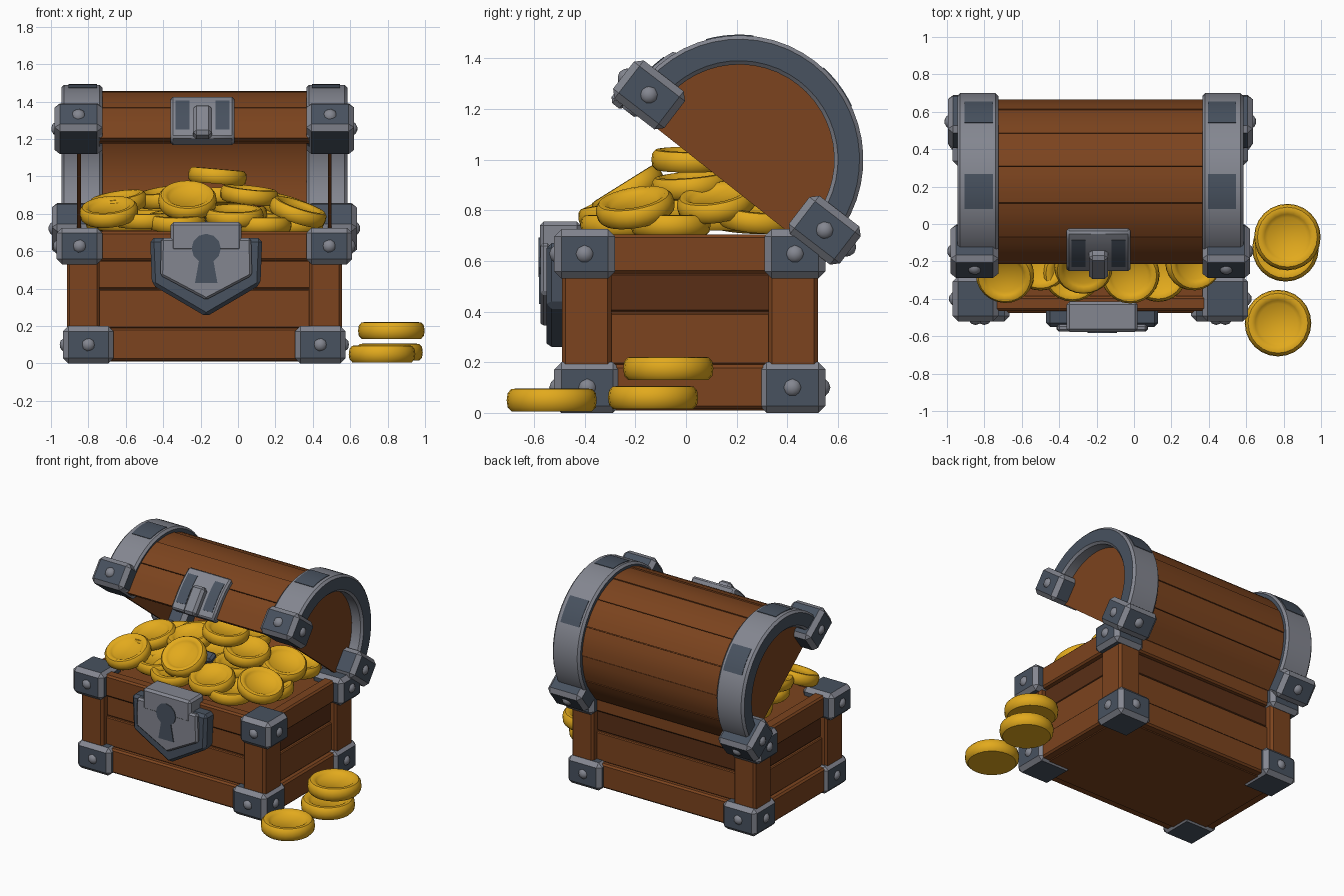
import bpy, bmesh, random
from math import cos, sin, radians
from mathutils import Matrix, Vector

random.seed(4)
if "Cube" in bpy.data.objects:
    bpy.data.objects.remove(bpy.data.objects["Cube"])


def material(name, rgb):
    m = bpy.data.materials.new(name)
    m.use_nodes = True
    m.diffuse_color = (*rgb, 1)
    m.node_tree.nodes["Principled BSDF"].inputs["Base Color"].default_value = (*rgb, 1)
    return m


WOOD = material("brown wood", (0.2, 0.057, 0.013))
DARK_WOOD = material("dark wood", (0.1, 0.028, 0.008))
STEEL = material("light steel", (0.23, 0.24, 0.28))
DARK_STEEL = material("dark steel", (0.065, 0.084, 0.115))
GOLD = material("gold", (0.76, 0.4, 0.012))

BODY = Matrix.Translation((-0.18, 0.015, 0))
LID = Matrix.Translation((-0.18, 0.21, 1.0)) @ Matrix.Rotation(radians(-37.6), 4, "X")


def finish(bm, name, mats, frame, bevel=0, smooth=False):
    bmesh.ops.recalc_face_normals(bm, faces=bm.faces)
    bm.transform(frame)
    mesh = bpy.data.meshes.new(name)
    bm.to_mesh(mesh)
    bm.free()
    ob = bpy.data.objects.new(name, mesh)
    bpy.context.collection.objects.link(ob)
    for m in mats:
        mesh.materials.append(m)
    if bevel:
        mod = ob.modifiers.new("Bevel", "BEVEL")
        mod.width = bevel
        mod.segments = 1
        mod.material = len(mats) - 1
    if smooth:
        bpy.ops.object.select_all(action="DESELECT")
        ob.select_set(True)
        bpy.context.view_layer.objects.active = ob
        bpy.ops.object.shade_smooth_by_angle(angle=radians(40))


def box(name, lo, hi, mats, frame=BODY, bevel=0.01):
    lo, hi = Vector(lo), Vector(hi)
    bm = bmesh.new()
    bmesh.ops.create_cube(bm, size=1)
    for v in bm.verts:
        v.co = (lo + hi) / 2 + v.co * (hi - lo)
    finish(bm, name, mats, frame, bevel)


def mirrored(s, a, b):
    return (a, b) if s > 0 else (-b, -a)


def prism(name, outline, axis, a, b, mats, frame, bevel=0):
    # extrude a convex outline along x or y
    bm = bmesh.new()
    put = (lambda p, d: (d, *p)) if axis == "x" else (lambda p, d: (p[0], d, p[1]))
    front = [bm.verts.new(put(p, a)) for p in outline]
    back = [bm.verts.new(put(p, b)) for p in outline]
    bm.faces.new(front)
    bm.faces.new(back)
    for i in range(len(outline)):
        j = i - 1
        bm.faces.new((front[j], front[i], back[i], back[j]))
    finish(bm, name, mats, frame, bevel)


def arch_point(r, t):
    # degrees on the half circle, hundredths of a unit down the straight legs
    if t < 0:
        return (r, t / 100)
    if t > 180:
        return (-r, (180 - t) / 100)
    return (r * cos(radians(t)), r * sin(radians(t)))


def arch(name, r_in, r_out, xa, xb, t0, t1, mats, steps=6, bevel=0):
    # with two materials the first covers the flat ends, the second the curved faces
    bm = bmesh.new()
    ts = {t0 + (t1 - t0) * i / steps for i in range(steps + 1)}
    ts |= {t for t in (0, 180) if t0 < t < t1}
    rings = []
    for t in sorted(ts):
        o, i = arch_point(r_out, t), arch_point(r_in, t)
        rings.append([bm.verts.new(p) for p in ((xa, *o), (xb, *o), (xb, *i), (xa, *i))])
    for p, q in zip(rings, rings[1:]):
        for k in range(4):
            f = bm.faces.new((p[k], p[(k + 1) % 4], q[(k + 1) % 4], q[k]))
            f.material_index = len(mats) - 1 if k in (0, 2) else 0
    for ring in (rings[0], rings[-1]):
        bm.faces.new(ring).material_index = len(mats) - 1
    finish(bm, name, mats, LID, bevel, smooth=True)


def rivet(name, pos, frame):
    bm = bmesh.new()
    bmesh.ops.create_icosphere(bm, subdivisions=2, radius=0.04, matrix=Matrix.Translation(pos))
    finish(bm, name, [STEEL], frame, smooth=True)


def capped_corner(name, lo, hi, sx, sy, frame):
    # bevelled metal corner with rivets sunk into its two outward faces
    box(name, lo, hi, [DARK_STEEL, STEEL], frame, 0.028)
    mid = (Vector(lo) + Vector(hi)) / 2
    half = (Vector(hi) - Vector(lo)) / 2
    rivet(name + "_side_rivet", mid + Vector((sx * (half.x - 0.02), 0, 0)), frame)
    rivet(name + "_front_rivet", mid + Vector((0, sy * (half.y - 0.02), 0)), frame)


# Chest body: core, rails and recessed planks
box("body_core", (-0.68, -0.44, 0.01), (0.68, 0.44, 0.67), [WOOD])
for s in (-1, 1):
    side = {-1: "right", 1: "left"}[s]
    end = {-1: "front", 1: "back"}[s]
    for level, z0, z1, d in (("bottom", 0.015, 0.19, 0.01), ("top", 0.55, 0.705, 0)):
        y0, y1 = mirrored(s, 0.4, 0.48 + d)
        box(f"{end}_{level}_rail", (-0.72, y0, z0), (0.72, y1, z1), [WOOD], bevel=0.012)
        x0, x1 = mirrored(s, 0.64, 0.725 + d)
        box(f"{side}_{level}_rail", (x0, -0.47, z0), (x1, 0.47, z1), [WOOD], bevel=0.012)
    for i, (z0, z1, d) in enumerate(((0.19, 0.395, 0.015), (0.4, 0.55, 0.005))):
        y0, y1 = mirrored(s, 0.42, 0.445 + d)
        shade = DARK_WOOD if i and s > 0 else WOOD
        box(f"{end}_plank_{i}", (-0.66, y0, z0), (0.66, y1, z1), [shade], bevel=0.006)
        x0, x1 = mirrored(s, 0.66, 0.685 + d)
        shade = DARK_WOOD if i else WOOD
        box(f"{side}_plank_{i}", (x0, -0.4, z0), (x1, 0.4, z1), [shade], bevel=0.006)

# Corner posts and metal corners
for sx in (-1, 1):
    for sy in (-1, 1):
        tag = {-1: "front", 1: "back"}[sy] + {-1: "_right", 1: "_left"}[sx]
        x0, x1 = mirrored(sx, 0.56, 0.735)
        y0, y1 = mirrored(sy, 0.31, 0.505)
        box(tag + "_post", (x0, y0, 0.05), (x1, y1, 0.69), [WOOD], bevel=0.015)
        x0, x1 = mirrored(sx, 0.485, 0.755)
        y0, y1 = mirrored(sy, 0.275, 0.535)
        capped_corner(tag + "_bottom_corner", (x0, y0, 0), (x1, y1, 0.2), sx, sy, BODY)
        x0, x1 = mirrored(sx, 0.545, 0.79)
        y0, y1 = mirrored(sy, 0.295, 0.535)
        capped_corner(tag + "_top_corner", (x0, y0, 0.53), (x1, y1, 0.725), sx, sy, BODY)

# Lid: thin hollow shell, planks, end panels
arch("lid_shell", 0.42, 0.44, -0.67, 0.67, -10, 190, [WOOD], steps=24)
COUNT = 8
for i in range(COUNT):
    w = 200 / COUNT
    t = -10 + i * w
    arch(f"lid_plank_{i}", 0.425, random.uniform(0.45, 0.464), -0.62, 0.62,
         t + 0.25, t + w - 0.25, [WOOD], steps=4)
half_round = [arch_point(0.43, t) for t in [-11, *range(0, 181, 10), 190]]
for s in (-1, 1):
    side = {-1: "right", 1: "left"}[s]
    prism(side + "_lid_panel", half_round, "x", *mirrored(s, 0.66, 0.68), [WOOD], LID)
    # Metal bands with inlays and end clasps
    arch(side + "_lid_band", 0.375, 0.49, *mirrored(s, 0.545, 0.765), -10, 190,
         [DARK_STEEL, STEEL], steps=28, bevel=0.015)
    for k, t in enumerate((74, 132)):
        arch(f"{side}_band_inlay_{k}", 0.485, 0.493, *mirrored(s, 0.575, 0.725),
             t - 11, t + 11, [DARK_STEEL])
    for sy, outer in ((-1, 0.8), (1, 0.815)):
        x0, x1 = mirrored(s, 0.545, outer)
        y0, y1 = mirrored(sy, 0.31, 0.565)
        tag = side + {-1: "_front", 1: "_back"}[sy]
        capped_corner(tag + "_lid_clasp", (x0, y0, -0.11), (x1, y1, 0.08), s, sy, LID)

# Hasp at the middle of the lid
arch("hasp_plate", 0.42, 0.5, -0.18, 0.16, 158, 192, [STEEL], bevel=0.012)
for side, a, b in (("right", -0.155, -0.08), ("left", 0.06, 0.135)):
    arch(side + "_hasp_inlay", 0.496, 0.503, a, b, 164, 187, [DARK_STEEL])
box("hasp_tongue", (-0.06, -0.55, -0.13), (0.04, -0.48, 0.07), [STEEL], LID, 0.018)

# Shield lock with keyhole
LOCK = BODY @ Matrix.Translation((0.01, 0, 0))
shield = [(-0.3, 0.67), (-0.29, 0.42), (0, 0.25), (0.29, 0.42), (0.3, 0.67)]
face = [(-0.24, 0.67), (-0.245, 0.47), (0, 0.34), (0.245, 0.47), (0.24, 0.67)]
prism("lock_shield", shield, "y", -0.565, -0.46, [DARK_STEEL], LOCK, 0.02)
prism("lock_face", face, "y", -0.59, -0.55, [STEEL], LOCK, 0.012)
box("lock_tab", (-0.19, -0.592, 0.6), (0.19, -0.43, 0.755), [STEEL], LOCK, 0.015)
hole = [(0.078 * cos(radians(a)), 0.615 + 0.078 * sin(radians(a))) for a in range(0, 360, 30)]
slot = [(-0.035, 0.57), (-0.06, 0.43), (0.06, 0.43), (0.035, 0.57)]
prism("keyhole_round", hole, "y", -0.597, -0.589, [DARK_STEEL], LOCK)
prism("keyhole_slot", slot, "y", -0.596, -0.588, [DARK_STEEL], LOCK)


# Coins: a lathed disc with a fat raised rim and a plain underside
def coin(name, pos, tilt_x=0, tilt_y=0, size=1.0):
    profile = [(0.105, 0.02), (0.122, 0.034), (0.14, 0.046), (0.16, 0.044), (0.174, 0.028),
               (0.178, 0), (0.174, -0.028), (0.158, -0.045)]
    bm = bmesh.new()
    n = 24
    rings = [[bm.verts.new((r * cos(radians(360 / n * i)), r * sin(radians(360 / n * i)), z))
              for i in range(n)] for r, z in profile]
    for p, q in zip(rings, rings[1:]):
        for i in range(n):
            bm.faces.new((p[i - 1], p[i], q[i], q[i - 1]))
    bm.faces.new(rings[0])
    bm.faces.new(rings[-1])
    frame = (Matrix.Translation(pos) @ Matrix.Rotation(radians(tilt_x), 4, "X")
             @ Matrix.Rotation(radians(tilt_y), 4, "Y") @ Matrix.Scale(size, 4))
    finish(bm, name, [GOLD], frame, smooth=True)


for p in ((0.82, -0.07, 0.175), (0.81, -0.13, 0.06), (0.77, -0.53, 0.05)):
    coin("loose_coin", p)
heap = [(-.69, -.27, .81, 20, -5), (-.27, -.23, .87, 32, 0), (-.11, .02, 1, 0, 5),
        (-.02, -.27, .79, 10, 0), (.06, .02, .9, 5, 6), (.32, -.2, .81, 10, 18),
        (-.64, -.05, .86, 10, -9), (-.33, -.26, .76, 9, 0), (.13, -.26, .74, 0, 0),
        (-.38, 0, .89, 8, -8), (.28, .12, .83, 9, 18), (-.5, -.2, .77, 5, 0),
        (-.1, .25, .88, -9, 0), (-.45, .25, .82, -9, -5), (.28, .28, .77, -5, 9),
        (-.66, .22, .77, -5, -9), (0, -.02, .8, 0, 0), (-.3, .1, .77, 0, 0),
        (.1, .12, .76, 0, 0), (.3, -.06, .74, 0, 0), (-.6, -.06, .75, 0, 0)]
for x, y, z, tx, ty in heap:
    coin("heap_coin", (x, y, z), tx, ty, 0.88)

# Dark metal bar half buried in the coins
bar = Matrix.Translation((-0.19, -0.06, 0.78)) @ Matrix.Rotation(radians(25), 4, "X")
box("buried_bar", (-0.06, -0.04, -0.1), (0.06, 0.04, 0.09), [DARK_STEEL], bar, 0.015)
